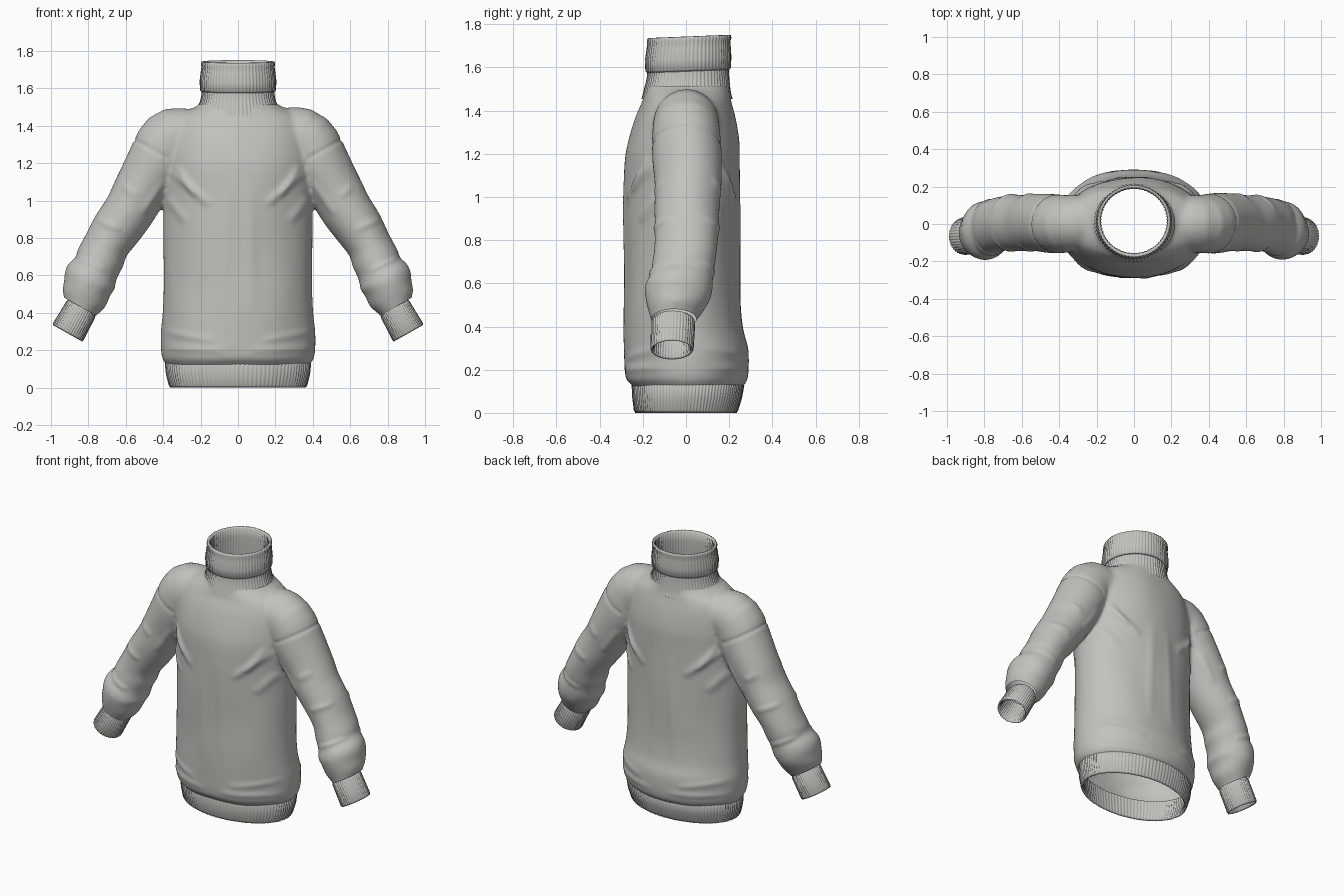
import bpy, bmesh, math
from mathutils import Vector, noise

scene_cube = bpy.data.objects.get("Cube")
if scene_cube:
    bpy.data.objects.remove(scene_cube, do_unlink=True)

# One wool colour for the whole garment
wool = bpy.data.materials.new("grey wool")
wool.use_nodes = True
COLOUR = (0.54, 0.54, 0.51, 1)
wool.diffuse_color = COLOUR
shader = next(n for n in wool.node_tree.nodes if n.type == "BSDF_PRINCIPLED")
shader.inputs["Base Color"].default_value = COLOUR
shader.inputs["Roughness"].default_value = 0.9


def refine(rows, steps):
    """Smooth a list of number rows with a Catmull-Rom curve."""
    rows = [Vector(r) for r in rows]
    out = []
    for i in range(len(rows) - 1):
        p0, p1, p2, p3 = rows[max(i - 1, 0)], rows[i], rows[i + 1], rows[min(i + 2, len(rows) - 1)]
        for k in range(steps):
            t = k / steps
            out.append(p1 + (p2 - p0) * (t / 2) + (p0 * 2 - p1 * 5 + p2 * 4 - p3) * (t * t / 2)
                       + (p1 * 3 - p0 - p2 * 3 + p3) * (t ** 3 / 2))
    return out + [rows[-1]]


def loft(bm, rings, sides, ribs=0, depth=0.0, caps=False):
    """Skin elliptical rings given as (centre, half axis, half axis)."""
    loops = []
    for c, u, v in rings:
        loop = []
        for i in range(sides):
            a = math.tau * i / sides
            k = 1 + depth * math.cos(ribs * a) if ribs else 1
            loop.append(bm.verts.new(c + (u * math.cos(a) + v * math.sin(a)) * k))
        loops.append(loop)
    for lo, hi in zip(loops, loops[1:]):
        for i in range(sides):
            j = (i + 1) % sides
            bm.faces.new((lo[i], lo[j], hi[j], hi[i]))
    if caps:
        bm.faces.new(loops[0][::-1])
        bm.faces.new(loops[-1])


def make(name, bm):
    bmesh.ops.recalc_face_normals(bm, faces=bm.faces)
    me = bpy.data.meshes.new(name)
    bm.to_mesh(me)
    bm.free()
    me.materials.append(wool)
    me.shade_smooth()
    ob = bpy.data.objects.new(name, me)
    bpy.context.collection.objects.link(ob)
    return ob


def flat_rings(rows, tilt=0.0):
    """Level rings from (z, half width, front y, back y)."""
    return [(Vector((0, (f + b) / 2, z)), Vector((w, 0, 0)),
             Vector((0, (b - f) / 2, tilt * (b - f) / 2))) for z, w, f, b in rows]


def arm_rings(rows, side):
    """Tilted rings from (x, z, y, half width, half depth)."""
    rings = []
    for i, (x, z, y, rn, ry) in enumerate(rows):
        p, q = rows[max(i - 1, 0)], rows[min(i + 1, len(rows) - 1)]
        t = Vector((q[0] - p[0], q[1] - p[1])).normalized()
        rings.append((Vector((x * side, y, z)), Vector((-t.y * side, 0, t.x)) * rn, Vector((0, ry, 0))))
    return rings


# Torso and sleeves are merged into one knitted shell
TORSO = [(.06, .36, -.22, .23), (.12, .378, -.248, .258), (.15, .40, -.278, .28),
         (.2, .41, -.288, .288), (.3, .412, -.289, .288), (.4, .404, -.289, .265),
         (.6, .398, -.286, .25), (.9, .396, -.286, .25), (1.15, .4, -.286, .25),
         (1.26, .4, -.269, .247), (1.37, .385, -.236, .228), (1.44, .35, -.206, .21),
         (1.48, .28, -.195, .203), (1.51, .217, -.187, .2), (1.55, .2, -.18, .198),
         (1.6, .195, -.178, .196)]
SLEEVE = [(.14, 1.34, .01, .14, .14), (.27, 1.345, .005, .15, .15), (.36, 1.32, 0, .167, .155),
          (.44, 1.19, .005, .162, .16), (.52, 1.06, .01, .147, .155), (.58, .95, .005, .137, .15),
          (.65, .85, .005, .132, .148), (.705, .76, 0, .122, .146), (.735, .69, -.01, .129, .147),
          (.755, .64, -.02, .124, .145), (.785, .585, -.035, .143, .157), (.805, .53, -.04, .13, .15),
          (.822, .475, -.05, .123, .127), (.845, .42, -.06, .09, .1), (.87, .37, -.06, .08, .09)]
bm = bmesh.new()
loft(bm, flat_rings(refine(TORSO, 4)), 96, caps=True)
for side in (-1, 1):
    loft(bm, arm_rings(refine(SLEEVE, 3), side), 48, caps=True)
body = make("body_and_sleeves", bm)
remesh = body.modifiers.new("merge", "REMESH")
remesh.mode = "VOXEL"
remesh.voxel_size = 0.012
smooth = body.modifiers.new("soften", "SMOOTH")
smooth.factor = 0.5
smooth.iterations = 8
dg = bpy.context.evaluated_depsgraph_get()
merged = bpy.data.meshes.new_from_object(body.evaluated_get(dg))
body.modifiers.clear()

# Folds: (x, z) start, (x, z) end, width, height
FOLDS = [((.36, 1.16), (.14, .97), .022, .011), ((.33, 1.19), (.22, 1.02), .018, .009),
         ((.38, 1.02), (.27, .88), .025, .008), ((.40, 1.10), (.52, .92), .02, .008),
         ((.62, .84), (.76, .90), .018, .007), ((.54, 1.02), (.62, 1.08), .02, .006),
         ((.70, .62), (.86, .70), .013, .008), ((.40, .30), (.12, .25), .018, .006),
         ((.40, .21), (.05, .20), .016, .006), ((.06, 1.1), (.08, .4), .03, .005)]
ARM_DIR = Vector((.49, 0, -.87)).normalized()


def segment_gap(p, a, b):
    a, b = Vector(a), Vector(b)
    t = max(0, min(1, (p - a).dot(b - a) / (b - a).length_squared))
    return (p - a - (b - a) * t).length, 1 - abs(2 * t - 1) ** 3


bm = bmesh.new()
bm.from_mesh(merged)
bm.normal_update()
moves = []
for v in bm.verts:
    x, y, z = abs(v.co.x), v.co.y, v.co.z
    h = 0.006 * noise.noise(Vector((v.co.x * 5, y * 5, z * 3)))
    for a, b, width, height in FOLDS:
        gap, fade = segment_gap(Vector((x, z)), a, b)
        h += height * fade * math.exp(-(gap / width) ** 2)
    # Seam where each sleeve is sewn on
    along = (Vector((x, y, z)) - Vector((.455, 0, 1.27))).dot(ARM_DIR)
    if x > .37 and z > 1.1:
        h -= .006 * math.exp(-(along / .01) ** 2)
    moves.append(v.normal * h)
for v, m in zip(bm.verts, moves):
    v.co += m


def cut(point, normal, keep):
    verts = [v for v in bm.verts if keep(v.co)]
    chosen = set(verts)
    edges = [e for e in bm.edges if all(v in chosen for v in e.verts)]
    faces = [f for f in bm.faces if all(v in chosen for v in f.verts)]
    bmesh.ops.bisect_plane(bm, geom=verts + edges + faces, plane_co=point,
                           plane_no=normal, clear_outer=True)


# Open the shell at the hem, neck and wrists
cut((0, 0, .125), (0, 0, -1), lambda p: p.z < .25 and abs(p.x) < .55)
cut((0, 0, 1.515), (0, 0, 1), lambda p: p.z > 1.4)
for side in (-1, 1):
    cut((.838 * side, 0, .43), (ARM_DIR.x * side, 0, ARM_DIR.z), lambda p: p.x * side > .55)
bm.to_mesh(body.data)
bm.free()
body.data.shade_smooth()

# Ribbed hem band, folded to the inside
HEM = [(.14, .378, -.246, .262), (.128, .388, -.25, .268), (.07, .382, -.247, .258),
       (.012, .367, -.24, .24), (0, .36, -.233, .233), (.012, .352, -.225, .225),
       (.07, .366, -.23, .24), (.14, .372, -.235, .25)]
bm = bmesh.new()
loft(bm, flat_rings(HEM), 400, ribs=100, depth=.008)
make("hem_band", bm)

# Ribbed neck base
BASE = [(1.455, .232, -.203, .213), (1.475, .222, -.198, .207), (1.5, .213, -.192, .203),
        (1.53, .201, -.184, .2), (1.56, .194, -.178, .197), (1.6, .19, -.175, .195)]
bm = bmesh.new()
loft(bm, flat_rings(BASE), 256, ribs=64, depth=.014)
make("neck_base", bm)

# Turned-down collar with its inner lining
COLLAR = [(1.6, .185, -.17, .19), (1.582, .192, -.177, .197), (1.59, .201, -.186, .205),
          (1.64, .203, -.188, .208), (1.69, .197, -.181, .205), (1.715, .193, -.177, .204),
          (1.73, .196, -.179, .208), (1.742, .193, -.176, .206), (1.744, .186, -.168, .199),
          (1.735, .178, -.158, .19), (1.68, .176, -.156, .188), (1.6, .178, -.158, .188),
          (1.5, .186, -.166, .19)]
bm = bmesh.new()
loft(bm, flat_rings(COLLAR, tilt=.04), 256, ribs=64, depth=.012)
make("rolled_collar", bm)

# Ribbed cuffs, open at the wrist
CUFF = [(.832, .434, -.06, .08, .092), (.842, .416, -.06, .087, .1), (.875, .357, -.062, .089, .099),
        (.908, .298, -.065, .092, .098), (.912, .291, -.065, .088, .094), (.908, .298, -.065, .081, .087),
        (.875, .357, -.062, .078, .088), (.832, .434, -.06, .076, .086)]
for side, name in ((-1, "right_cuff"), (1, "left_cuff")):
    rings = [(Vector((x * side, y, z)), Vector((.87 * side, 0, .49)) * rn, Vector((0, ry, 0)))
             for x, z, y, rn, ry in CUFF]
    bm = bmesh.new()
    loft(bm, rings, 160, ribs=40, depth=.024)
    make(name, bm)
